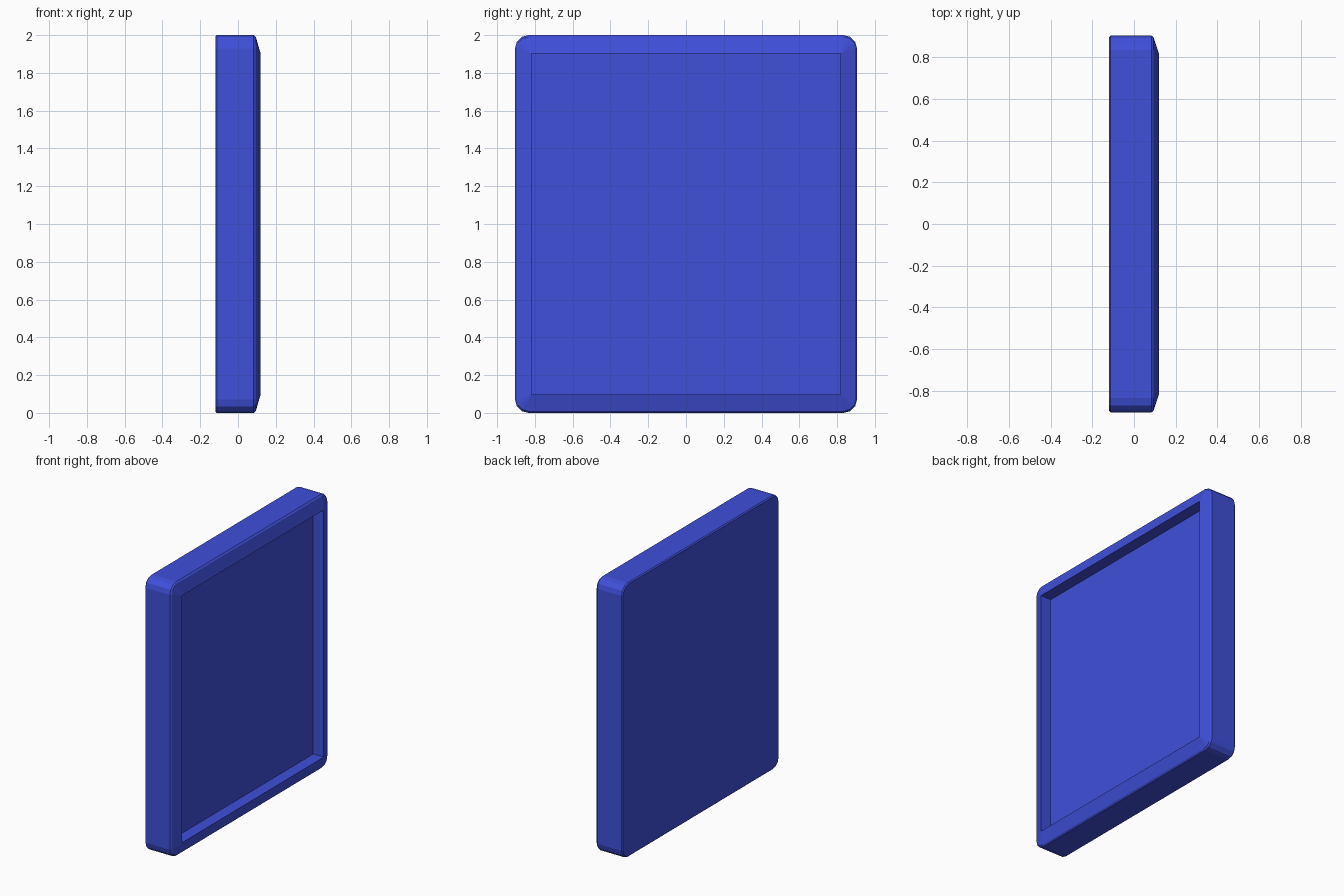
import bpy, bmesh, math

if "Cube" in bpy.data.objects:
    bpy.data.objects.remove(bpy.data.objects["Cube"])

HY, HZ, R, SEG = 0.905, 1.0, 0.07, 3   # half width, half height, corner radius, corner segments


def ring(bm, x, hy, hz, r):
    """Rounded rectangle in the YZ plane; r = 0 stacks the corner points."""
    verts = []
    for k, (sy, sz) in enumerate([(1, 1), (-1, 1), (-1, -1), (1, -1)]):
        for i in range(SEG + 1):
            a = math.pi / 2 * (k + i / SEG)
            verts.append(bm.verts.new((x, sy * (hy - r) + r * math.cos(a),
                                       HZ + sz * (hz - r) + r * math.sin(a))))
    return verts


# Cross-section from back face, over the bevelled rim, into the recess
sections = [
    (-0.12, HY - 0.008, HZ - 0.008, R - 0.008),
    (-0.112, HY, HZ, R),
    (0.083, HY, HZ, R),
    (0.094, HY - 0.009, HZ - 0.009, R - 0.009),
    (0.12, 0.818, 0.902, 0),
    (0.035, 0.818, 0.902, 0),
]

bm = bmesh.new()
rings = [ring(bm, *s) for s in sections]
n = len(rings[0])
for a, b in zip(rings, rings[1:]):
    for i in range(n):
        j = (i + 1) % n
        bm.faces.new((a[i], a[j], b[j], b[i]))
bm.faces.new(rings[0])    # back face
bm.faces.new(rings[-1])   # recess floor
bmesh.ops.remove_doubles(bm, verts=bm.verts, dist=1e-5)
bmesh.ops.recalc_face_normals(bm, faces=bm.faces)

mesh = bpy.data.meshes.new("recessed_panel")
bm.to_mesh(mesh)
bm.free()
panel = bpy.data.objects.new("recessed_panel", mesh)
bpy.context.collection.objects.link(panel)

# Blue finish
blue = bpy.data.materials.new("blue")
blue.diffuse_color = (0.05, 0.08, 0.70, 1)
blue.use_nodes = True
blue.node_tree.nodes["Principled BSDF"].inputs["Base Color"].default_value = blue.diffuse_color
mesh.materials.append(blue)
